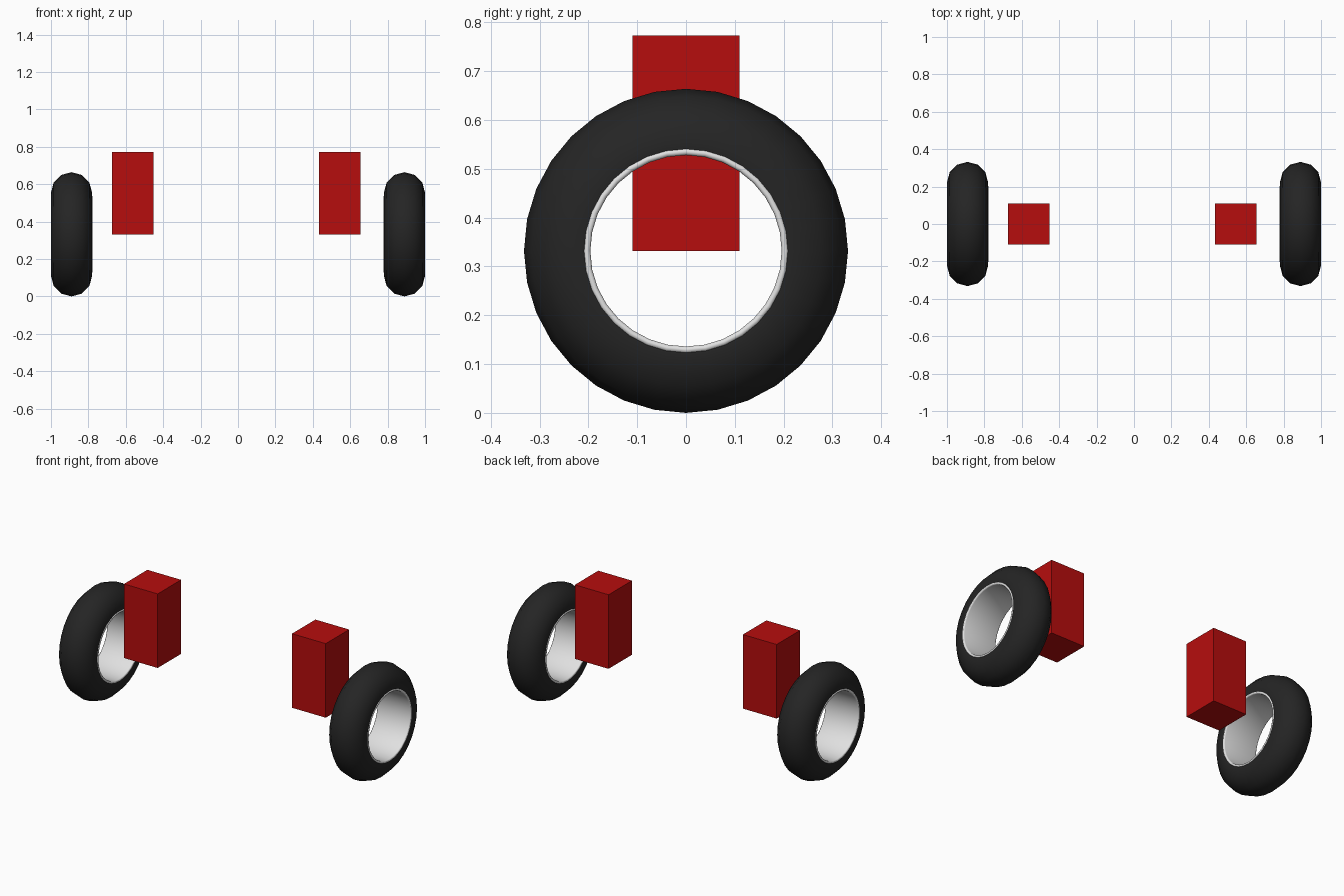
import bpy, bmesh, math
from mathutils import Vector

cube = bpy.data.objects.get("Cube")
if cube:
    bpy.data.objects.remove(cube, do_unlink=True)

SEGMENTS = 32
WHEEL_X, WHEEL_Z = 0.89, 0.332
TYRE_MAJOR, TYRE_MINOR = 0.222, 0.11
RIM_INNER, RIM_OUTER = 0.196, 0.21


def material(name, color):
    mat = bpy.data.materials.new(name)
    mat.use_nodes = True
    mat.diffuse_color = (*color, 1)
    bsdf = next(n for n in mat.node_tree.nodes if n.type == 'BSDF_PRINCIPLED')
    bsdf.inputs["Base Color"].default_value = (*color, 1)
    return mat


red = material("red", (0.47, 0.004, 0.004))
rubber = material("black rubber", (0.018, 0.018, 0.018))
metal = material("light grey metal", (0.75, 0.75, 0.75))


def add_object(name, bm, mat, location):
    bmesh.ops.recalc_face_normals(bm, faces=bm.faces)
    mesh = bpy.data.meshes.new(name)
    bm.to_mesh(mesh)
    bm.free()
    mesh.materials.append(mat)
    obj = bpy.data.objects.new(name, mesh)
    obj.location = location
    bpy.context.collection.objects.link(obj)
    return obj


def lathe(name, profile, mat, location):
    """Revolve a closed (x, radius) profile around the x axis."""
    bm = bmesh.new()
    rings = []
    for i in range(SEGMENTS):
        a = math.tau * i / SEGMENTS
        rings.append([bm.verts.new((x, r * math.sin(a), r * math.cos(a)))
                      for x, r in profile])
    n = len(profile)
    for i in range(SEGMENTS):
        a, b = rings[i], rings[(i + 1) % SEGMENTS]
        for j in range(n):
            k = (j + 1) % n
            bm.faces.new((a[j], a[k], b[k], b[j]))
    obj = add_object(name, bm, mat, location)
    bpy.ops.object.select_all(action='DESELECT')
    obj.select_set(True)
    bpy.context.view_layer.objects.active = obj
    bpy.ops.object.shade_smooth_by_angle(angle=math.radians(40))
    return obj


def arc(cx, cr, radius, start, end, steps):
    angles = [math.radians(start + (end - start) * i / steps) for i in range(steps + 1)]
    return [(cx + radius * math.cos(a), cr + radius * math.sin(a)) for a in angles]


# Tyre section: half round, closed against the rim
tyre_profile = ([(0.107, 0.204)] + arc(0, TYRE_MAJOR, TYRE_MINOR, 0, 180, 6)
                + [(-0.107, 0.204)])

# Rim section: thin barrel with a rounded lip at each end
lip = (RIM_OUTER - RIM_INNER) / 2
mid = RIM_INNER + lip
rim_profile = (arc(0.104, mid, lip, -90, 90, 6) + [(0.095, mid)]
               + [(-0.095, mid)] + arc(-0.104, mid, lip, 90, 270, 6))


def block(name, x):
    bm = bmesh.new()
    bmesh.ops.create_cube(bm, size=1)
    bmesh.ops.scale(bm, vec=Vector((0.222, 0.22, 0.441)), verts=bm.verts)
    add_object(name, bm, red, (x, 0, 0.5525))


# Wheels on both sides
for side, sign in (("left", 1), ("right", -1)):
    place = (sign * WHEEL_X, 0, WHEEL_Z)
    lathe(side + "_tyre", tyre_profile, rubber, place)
    lathe(side + "_rim", rim_profile, metal, place)

# Upright blocks, slightly off centre
block("left_block", 0.544)
block("right_block", -0.563)
